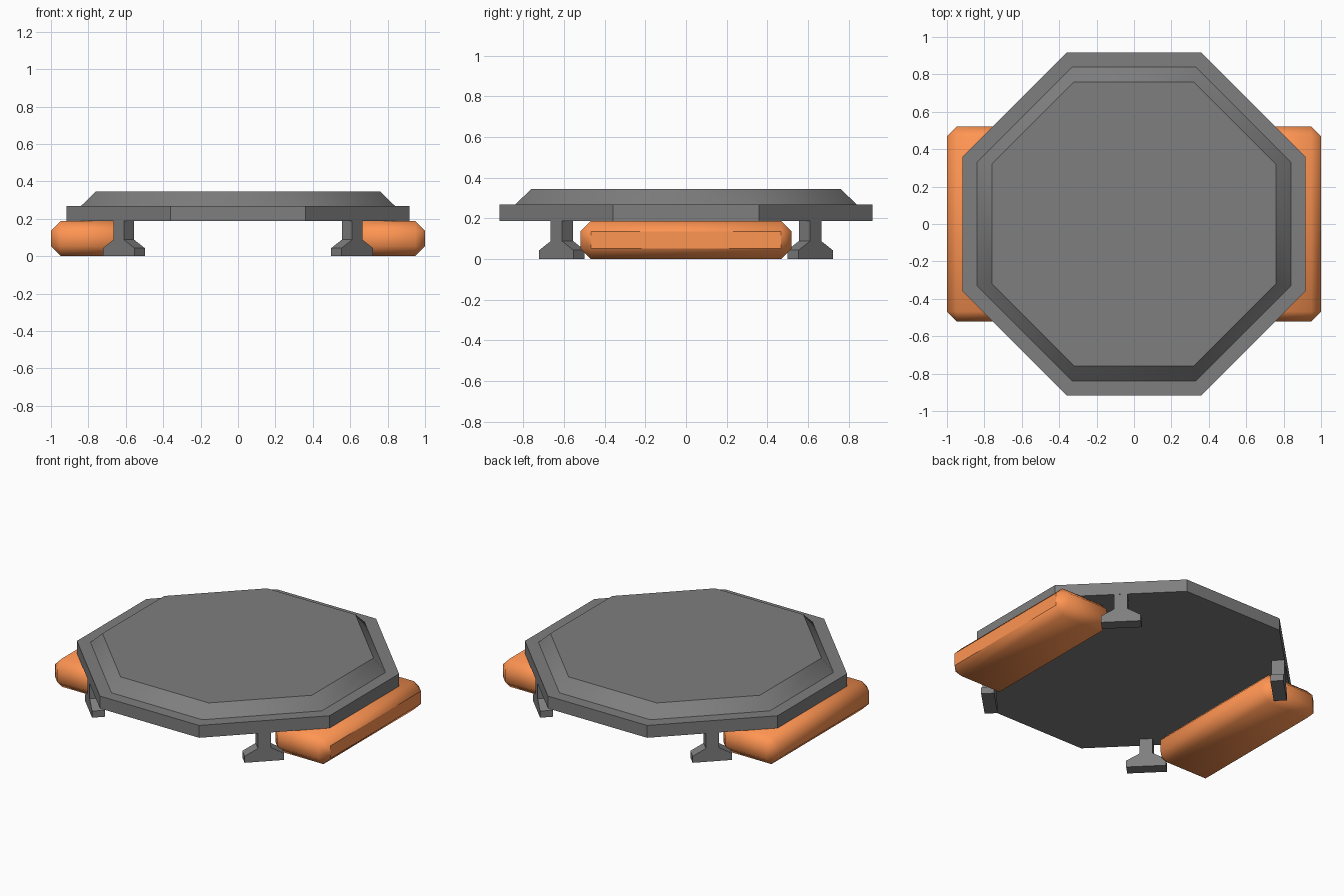
import bpy, bmesh, math
from mathutils import Matrix

if "Cube" in bpy.data.objects:
    bpy.data.objects.remove(bpy.data.objects["Cube"])


def material(name, rgb):
    mat = bpy.data.materials.new(name)
    mat.diffuse_color = (*rgb, 1)
    mat.use_nodes = True
    mat.node_tree.nodes["Principled BSDF"].inputs["Base Color"].default_value = mat.diffuse_color
    return mat


ORANGE = material("orange", (1.0, 0.3, 0.085))
GREY = material("dark_grey", (0.21, 0.21, 0.21))


# Edges steeper than the given angle stay sharp
def finish(name, bm, mat, smooth_angle=0):
    bmesh.ops.recalc_face_normals(bm, faces=bm.faces)
    for f in bm.faces:
        f.smooth = smooth_angle > 0
    for e in bm.edges:
        e.smooth = e.calc_face_angle(0) < math.radians(smooth_angle)
    mesh = bpy.data.meshes.new(name)
    bm.to_mesh(mesh)
    bm.free()
    mesh.materials.append(mat)
    obj = bpy.data.objects.new(name, mesh)
    bpy.context.collection.objects.link(obj)
    return obj


# Octagonal platform: stacked rings of (half width, half flat length, height)
def octagon(bm, a, b, z):
    pts = [(b, -a), (a, -b), (a, b), (b, a), (-b, a), (-a, b), (-a, -b), (-b, -a)]
    return [bm.verts.new((x, y, z)) for x, y in pts]


bm = bmesh.new()
rings = [octagon(bm, *r) for r in
         [(0.917, 0.36, 0.187), (0.917, 0.36, 0.268), (0.84, 0.33, 0.268), (0.76, 0.32, 0.345)]]
bm.faces.new(rings[0])
bm.faces.new(rings[-1])
for lo, hi in zip(rings, rings[1:]):
    for i in range(8):
        j = (i + 1) % 8
        bm.faces.new((lo[i], lo[j], hi[j], hi[i]))
finish("platform", bm, GREY, 37)

# Flared feet under the diagonal edges
half = [(0.119, 0), (0.119, 0.043), (0.039, 0.088), (0.039, 0.19)]
profile = half + [(-x, z) for x, z in reversed(half)]
for k, name in enumerate(["back_right", "back_left", "front_left", "front_right"]):
    bm = bmesh.new()
    face = bm.faces.new([bm.verts.new((x, -0.039, z)) for x, z in profile])
    new = bmesh.ops.extrude_face_region(bm, geom=[face])["geom"]
    bmesh.ops.translate(bm, vec=(0, 0.078, 0),
                        verts=[v for v in new if isinstance(v, bmesh.types.BMVert)])
    bmesh.ops.translate(bm, vec=(0, 0.863, 0), verts=bm.verts)
    bm.transform(Matrix.Rotation(math.radians(-45 + 90 * k), 4, "Z"))
    finish(name + "_foot", bm, GREY)

# Soft chamfered side floats
for side, name in ((1, "right_float"), (-1, "left_float")):
    bm = bmesh.new()
    bmesh.ops.create_cube(bm, size=1)
    bmesh.ops.scale(bm, vec=(0.4, 1.04, 0.187), verts=bm.verts)
    bmesh.ops.bevel(bm, geom=bm.edges[:], offset=0.052, segments=1,
                    profile=0.5, affect="EDGES")
    bmesh.ops.translate(bm, vec=(side * 0.8, 0, 0.0935), verts=bm.verts)
    obj = finish(name, bm, ORANGE, 180)
    # The outer panel of the right float is flat
    for p in obj.data.polygons:
        if p.normal.x > 0.99 and side > 0:
            p.use_smooth = False
